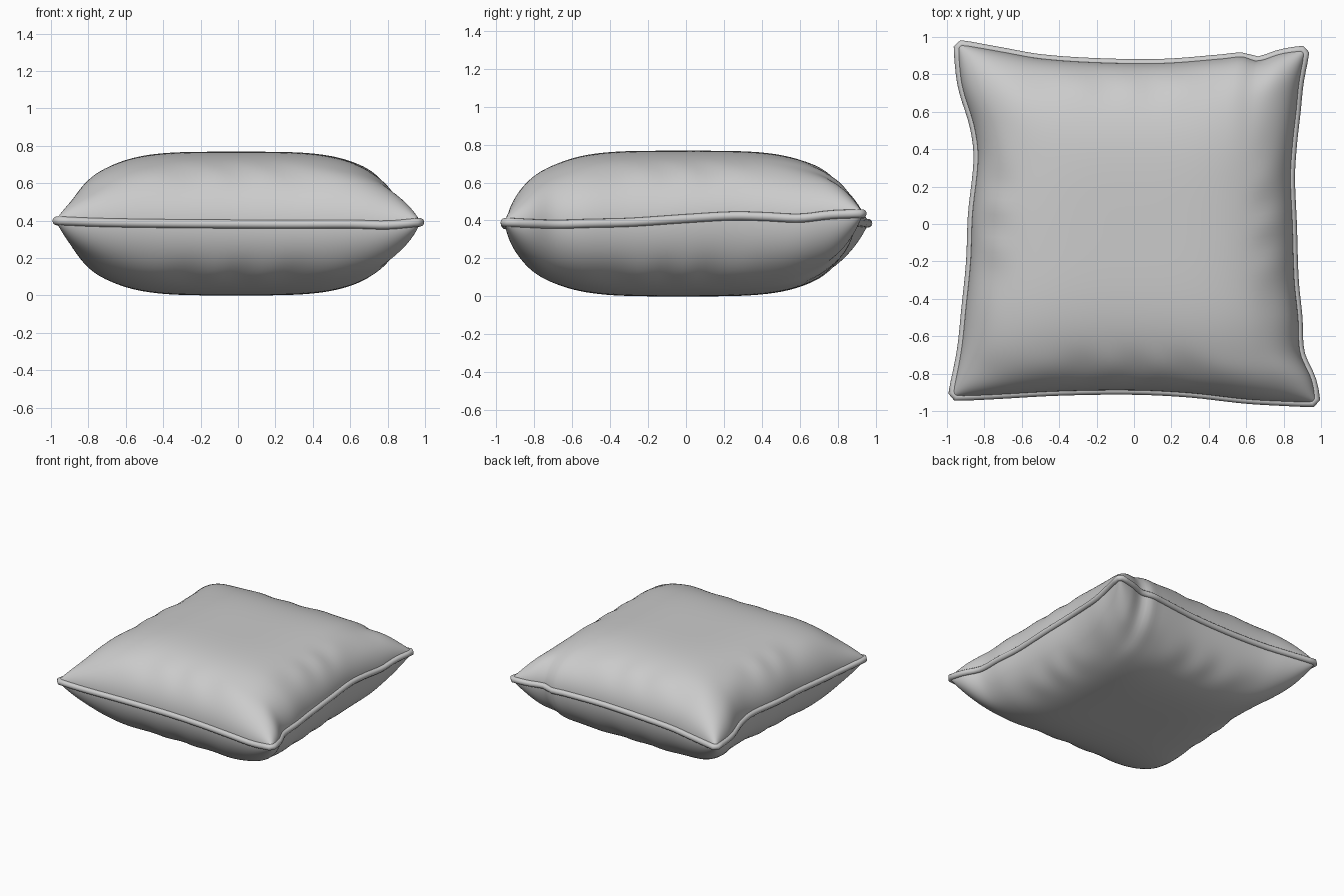
import bpy, bmesh
from math import sin, pi, exp
from mathutils import Vector

if "Cube" in bpy.data.objects:
    bpy.data.objects.remove(bpy.data.objects["Cube"])

# Seam line of each side: (x, y, z), corner to corner
BL, BR = (-.975, -.925, .40), (.978, -.958, .392)
TL, TR = (-.945, .965, .385), (.92, .935, .437)
front = [BL, (-.75, -.914, .39), (-.4, -.895, .384), (0, -.89, .381),
         (.3, -.905, .38), (.6, -.938, .381), (.8, -.95, .376), BR]
back = [TL, (-.7, .92, .39), (-.5, .885, .395), (-.2, .864, .40), (.15, .86, .41),
        (.48, .885, .42), (.58, .895, .42), (.66, .873, .425), (.78, .91, .43), TR]
left = [BL, (-.925, -.68, .385), (-.9, -.45, .385), (-.875, -.2, .39), (-.865, .05, .395),
        (-.835, .35, .40), (-.855, .52, .395), (-.92, .74, .385), TL]
right = [BR, (.95, -.83, .385), (.89, -.69, .38), (.878, -.5, .385), (.858, -.3, .39),
         (.848, 0, .41), (.838, .25, .424), (.848, .42, .42), (.868, .6, .412), (.885, .76, .43), TR]


def side(points, axis):
    """Smooth function of t in 0..1 through the points of one side."""
    p = [Vector(c) for c in points]
    span = p[-1][axis] - p[0][axis]
    k = [(c[axis] - p[0][axis]) / span for c in p]
    n = len(p)
    tan = []
    for i in range(n):
        a, b = max(i - 1, 0), min(i + 1, n - 1)
        tan.append((p[b] - p[a]) / (k[b] - k[a]))

    def at(t):
        i = max(j for j in range(n - 1) if k[j] <= t or j == 0)
        d = k[i + 1] - k[i]
        s = (t - k[i]) / d
        return (p[i] * (2*s**3 - 3*s**2 + 1) + tan[i] * d * (s**3 - 2*s**2 + s)
                + p[i + 1] * (3*s**2 - 2*s**3) + tan[i + 1] * d * (s**3 - s**2))
    return at


F, B, L, R = side(front, 0), side(back, 0), side(left, 1), side(right, 1)
bl, br, tl, tr = map(Vector, (BL, BR, TL, TR))


def seam_patch(a, b):
    """Surface spanning the four seam sides."""
    return (F(a) * (1 - b) + B(a) * b + L(b) * (1 - a) + R(b) * a
            - (bl * (1 - a) + br * a) * (1 - b) - (tl * (1 - a) + tr * a) * b)


def puff(u):
    return max(0, 1 - abs(u) ** 4) ** .5


def wrinkle(u, v):
    """Gathers running in from the seams, fading toward the middle."""
    e = lambda w: exp(-((abs(w) - .86) / .1) ** 2)
    return .005 * (e(u) * sin(17 * v + 2 * sin(5 * v) + u)
                   + e(v) * sin(15 * u + 2 * sin(4 * u) + 2 * v))


# Stuffed cushion body: two puffed panels sharing the seam
N = 72
bm = bmesh.new()
panels = []
for up in (True, False):
    grid = {}
    for i in range(N + 1):
        for j in range(N + 1):
            if not up and (i in (0, N) or j in (0, N)):
                grid[i, j] = panels[0][i, j]
                continue
            u, v = (sin(pi / 2 * (2 * k / N - 1)) for k in (i, j))
            p = seam_patch((u + 1) / 2, (v + 1) / 2)
            h = puff(u) * puff(v)
            w = wrinkle(u, v) * min(1, h * 2)
            p.z += h * (.768 - p.z) + w if up else -h * p.z - w
            grid[i, j] = bm.verts.new(p)
    panels.append(grid)
    for i in range(N):
        for j in range(N):
            q = [grid[i, j], grid[i + 1, j], grid[i + 1, j + 1], grid[i, j + 1]]
            bm.faces.new(q if up else q[::-1])
for f in bm.faces:
    f.smooth = True
me = bpy.data.meshes.new("cushion_body")
bm.to_mesh(me)
bm.free()
bpy.context.collection.objects.link(bpy.data.objects.new("cushion_body", me))

# Piping cord around the seam
S = 40
ts = [(i + .5) / S for i in range(S)]
loop = ([F(t) for t in ts] + [R(t) for t in ts]
        + [B(1 - t) for t in ts] + [L(1 - t) for t in ts])
cu = bpy.data.curves.new("piping", 'CURVE')
cu.dimensions = '3D'
cu.bevel_depth = .023
cu.bevel_resolution = 4
sp = cu.splines.new('POLY')
sp.points.add(len(loop) - 1)
for pt, c in zip(sp.points, loop):
    pt.co = (*c, 1)
sp.use_cyclic_u = True
sp.use_smooth = True
bpy.context.collection.objects.link(bpy.data.objects.new("piping", cu))
